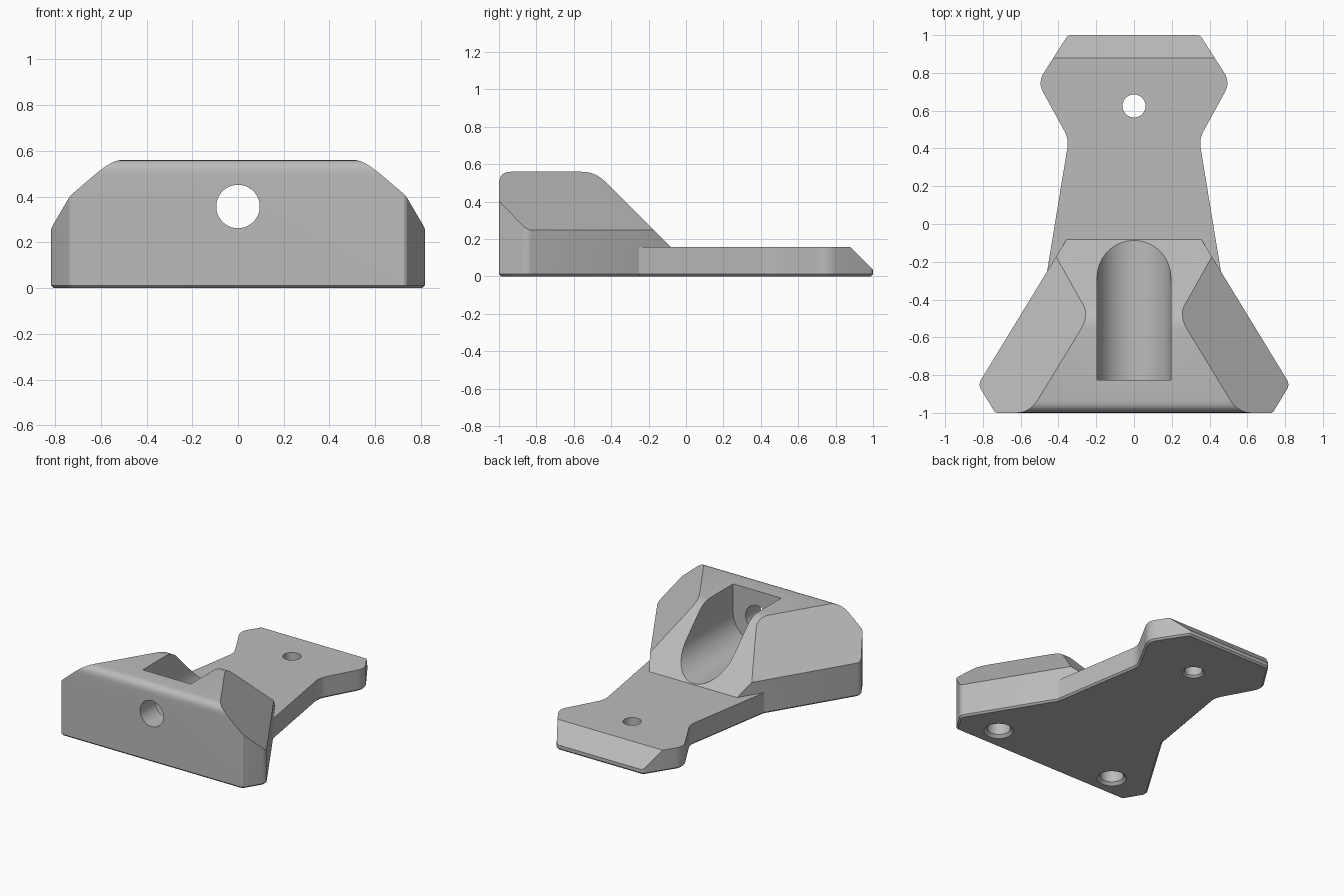
import bpy, bmesh, math
from mathutils import Vector

if "Cube" in bpy.data.objects:
    bpy.data.objects.remove(bpy.data.objects["Cube"])

grey = bpy.data.materials.new("plain grey")
grey.use_nodes = True
COLOUR = (0.5, 0.5, 0.5, 1)
grey.diffuse_color = COLOUR
grey.node_tree.nodes["Principled BSDF"].inputs["Base Color"].default_value = COLOUR


def rounded(corners, steps=6):
    """Round each (a, b, trim) corner of a polygon."""
    pts = []
    for i, (a, b, trim) in enumerate(corners):
        p = Vector((a, b))
        if not trim:
            pts.append(p)
            continue
        before = Vector(corners[i - 1][:2])
        after = Vector(corners[(i + 1) % len(corners)][:2])
        start = p + (before - p).normalized() * trim
        end = p + (after - p).normalized() * trim
        for k in range(steps + 1):
            t = k / steps
            pts.append(start * (1 - t) ** 2 + p * 2 * t * (1 - t) + end * t * t)
    return pts


def prism(points, place, low, high):
    """Extrude a 2D polygon; place maps (a, b, depth) to a 3D point."""
    bm = bmesh.new()
    face = bm.faces.new([bm.verts.new(place(a, b, low)) for a, b in points])
    shift = Vector(place(0, 0, high)) - Vector(place(0, 0, low))
    top = bmesh.ops.extrude_face_region(bm, geom=[face], use_keep_orig=True)["geom"]
    bmesh.ops.translate(bm, vec=shift, verts=[g for g in top if isinstance(g, bmesh.types.BMVert)])
    bmesh.ops.recalc_face_normals(bm, faces=bm.faces)
    return bm


def slice_off(bm, point, normal):
    """Remove everything beyond a plane and close the cut."""
    cut = bmesh.ops.bisect_plane(bm, geom=bm.verts[:] + bm.edges[:] + bm.faces[:], dist=1e-5,
                                 plane_co=point, plane_no=normal, clear_outer=True)
    edges = [g for g in cut["geom_cut"] if isinstance(g, bmesh.types.BMEdge) and g.is_boundary]
    if edges:
        bmesh.ops.edgeloop_fill(bm, edges=edges)
    bmesh.ops.recalc_face_normals(bm, faces=bm.faces)


def bevel_bottom(bm, size=0.012):
    edges = [e for e in bm.edges if all(abs(v.co.z) < 1e-5 for v in e.verts)]
    bmesh.ops.bevel(bm, geom=edges, offset=size, segments=1, affect='EDGES')


def make_object(name, bm):
    mesh = bpy.data.meshes.new(name)
    bm.to_mesh(mesh)
    bm.free()
    ob = bpy.data.objects.new(name, mesh)
    bpy.context.collection.objects.link(ob)
    mesh.materials.append(grey)
    return ob


def combine(target, tool, operation):
    """Apply one boolean and discard the tool."""
    tool.hide_render = True
    mod = target.modifiers.new(operation.lower(), 'BOOLEAN')
    mod.operation, mod.solver, mod.object = operation, 'EXACT', tool
    bpy.ops.object.select_all(action='DESELECT')
    bpy.context.view_layer.objects.active = target
    target.select_set(True)
    bpy.ops.object.modifier_apply(modifier=mod.name)
    bpy.data.objects.remove(tool)


def drill(target, x, y, radius, rim, low, high):
    """Vertical round hole with a countersunk lower rim."""
    lip = 0.01
    for r1, r2, z1, z2 in ((radius, radius, low, high), (rim + lip, radius, -lip, rim - radius)):
        bm = bmesh.new()
        bmesh.ops.create_cone(bm, cap_ends=True, segments=40, radius1=r1, radius2=r2, depth=z2 - z1)
        bmesh.ops.translate(bm, vec=(x, y, (z1 + z2) / 2), verts=bm.verts)
        combine(target, make_object("hole_cutter", bm), 'DIFFERENCE')


# Raised block: side profile swept across, then trimmed by planes
profile = rounded([(-1, 0, 0), (-1, 0.56, 0.065), (-0.485, 0.56, 0.075),
                   (-0.03, 0.105, 0), (-0.03, 0, 0)])
block = prism(profile, lambda a, b, d: (d, a, b), -1, 1)
wall_angle = math.radians(31.4)
for side in (-1, 1):
    # side wall, rounded tip and short front flank
    for k in range(7):
        angle = wall_angle * (1 - k / 3)
        n = Vector((math.cos(angle) * side, math.sin(angle), 0))
        slice_off(block, Vector((0.767 * side, -0.85, 0)) + n * 0.05, n)
    slice_off(block, (0.727 * side, -1, 0), (0.5 * side, -0.866, 0))
    # sloping shoulder above the side wall
    n = Vector((math.cos(wall_angle) * side, math.sin(wall_angle), 1))
    slice_off(block, (0.817 * side, -0.84, 0.25), n)
bevel_bottom(block)
body = make_object("mount_body", block)

# Flat rear plate with a flared end
half = [(0.35, 1, 0.02), (0.51, 0.75, 0.06), (0.345, 0.45, 0.05), (0.46, -0.25, 0), (0.3, -0.4, 0)]
outline = rounded(half + [(-x, y, r) for x, y, r in reversed(half)])
plate = prism(outline, lambda a, b, d: (a, b, d), 0, 0.157)
bevel_bottom(plate)
slice_off(plate, (0, 1, 0.037), (0, 1, 1))
combine(body, make_object("rear_plate", plate), 'UNION')

# Round-bottomed channel open to the rear
R, AXIS = 0.195, 0.357
channel = [(R * math.cos(math.pi * k / 32), AXIS - R * math.sin(math.pi * k / 32)) for k in range(33)]
channel += [(-R, 0.8), (R, 0.8)]
bm = prism(channel, lambda a, b, d: (a, d, b), -0.825, 0.1)
combine(body, make_object("channel_cutter", bm), 'DIFFERENCE')

# Hole through the front wall
circle = [(0.095 * math.cos(math.tau * k / 48), AXIS + 0.095 * math.sin(math.tau * k / 48))
          for k in range(48)]
bm = prism(circle, lambda a, b, d: (a, d, b), -1.1, -0.7)
combine(body, make_object("front_hole_cutter", bm), 'DIFFERENCE')

# Rear through hole and two blind holes underneath
drill(body, 0, 0.625, 0.061, 0.075, -0.1, 0.3)
for side in (-1, 1):
    drill(body, 0.5 * side, -0.83, 0.08, 0.1, -0.1, 0.3)

bpy.ops.object.shade_smooth_by_angle(angle=math.radians(28))
